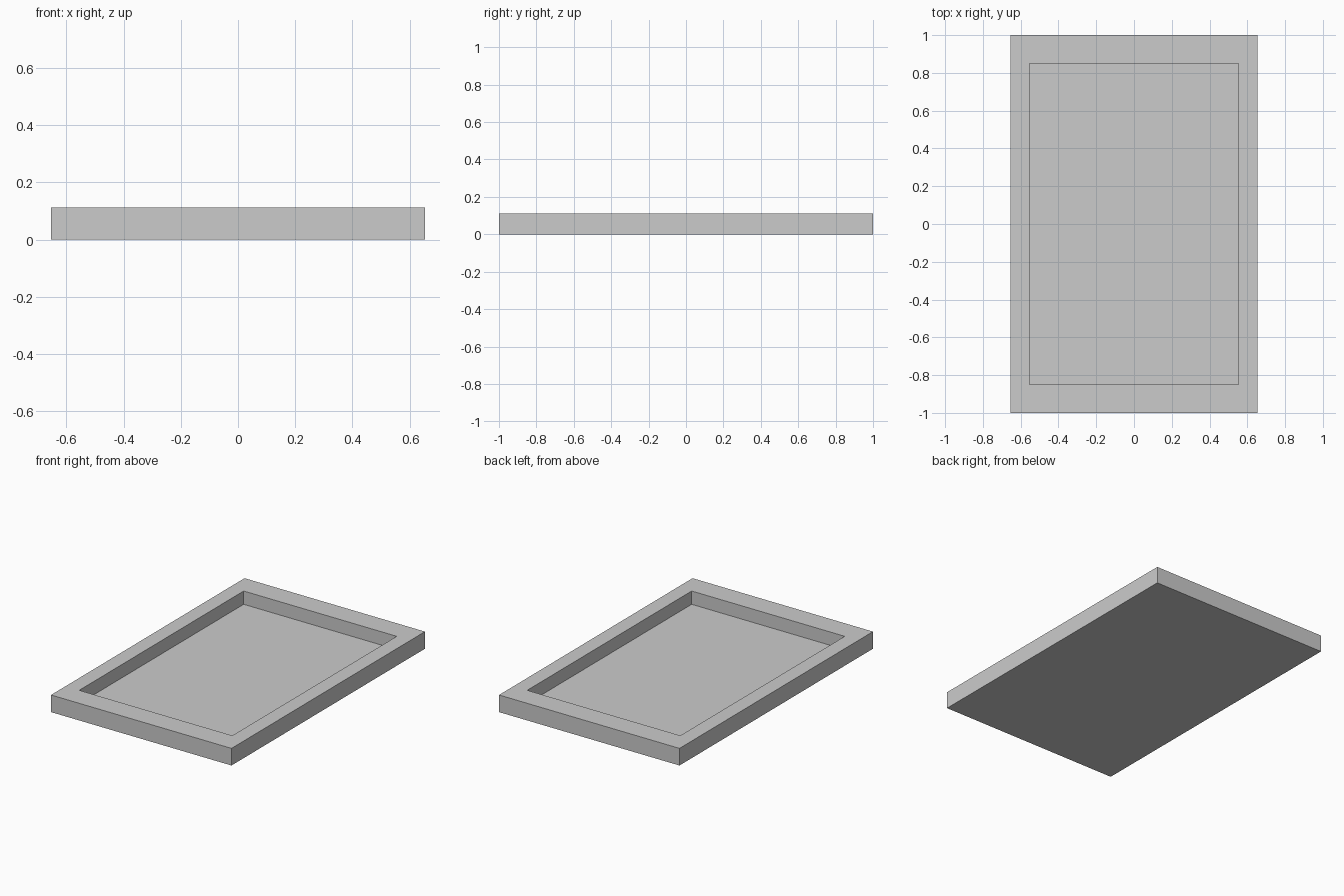
import bpy, bmesh

if "Cube" in bpy.data.objects:
    bpy.data.objects.remove(bpy.data.objects["Cube"])

WIDTH, LENGTH, HEIGHT = 1.306, 2.0, 0.112
POCKET_W, POCKET_L, FLOOR_Z = 1.108, 1.70, 0.025


def ring(bm, w, l, z):
    return [bm.verts.new((sx * w / 2, sy * l / 2, z))
            for sx, sy in ((-1, -1), (1, -1), (1, 1), (-1, 1))]


# Shallow tray: rectangular rings from the underside, up over the rim, into the pocket
bm = bmesh.new()
rings = [ring(bm, WIDTH, LENGTH, 0),
         ring(bm, WIDTH, LENGTH, HEIGHT),
         ring(bm, POCKET_W, POCKET_L, HEIGHT),
         ring(bm, POCKET_W, POCKET_L, FLOOR_Z)]
for a, b in zip(rings, rings[1:]):
    for i in range(4):
        j = (i + 1) % 4
        bm.faces.new((a[i], a[j], b[j], b[i]))

# Underside and pocket floor
bm.faces.new(rings[0][::-1])
bm.faces.new(rings[-1])
bmesh.ops.recalc_face_normals(bm, faces=bm.faces)

mesh = bpy.data.meshes.new("tray")
bm.to_mesh(mesh)
bm.free()
bpy.context.collection.objects.link(bpy.data.objects.new("tray", mesh))
